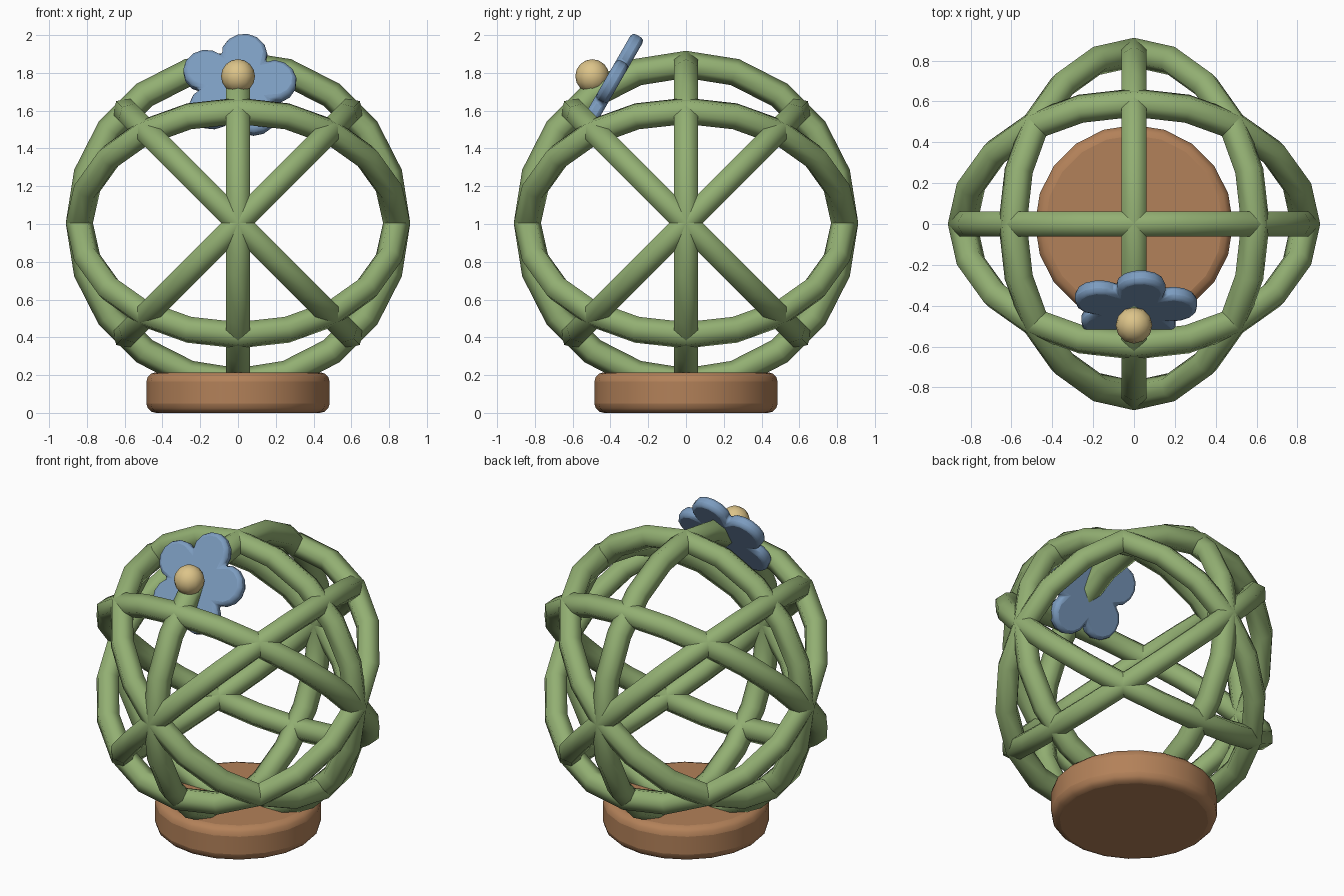
import bpy, bmesh
from math import radians, sin, cos, pi
from mathutils import Vector

if "Cube" in bpy.data.objects:
    bpy.data.objects.remove(bpy.data.objects["Cube"])


def material(name, rgb):
    m = bpy.data.materials.new(name)
    m.diffuse_color = (*rgb, 1)
    m.use_nodes = True
    m.node_tree.nodes["Principled BSDF"].inputs["Base Color"].default_value = m.diffuse_color
    return m


green = material("leaf_green", (0.29, 0.43, 0.17))
brown = material("clay_brown", (0.45, 0.22, 0.10))
blue = material("petal_blue", (0.20, 0.33, 0.52))
yellow = material("pollen_yellow", (0.72, 0.55, 0.25))


def finish(obj, name, mat, angle=50):
    obj.name = name
    obj.data.materials.append(mat)
    bpy.ops.object.select_all(action='DESELECT')
    obj.select_set(True)
    bpy.context.view_layer.objects.active = obj
    bpy.ops.object.shade_smooth_by_angle(angle=radians(angle))
    return obj


def bevel(obj, width, segments):
    mod = obj.modifiers.new("soft_edge", 'BEVEL')
    mod.width = width
    mod.segments = segments
    mod.limit_method = 'ANGLE'
    mod.angle_limit = radians(50)


# Cage: three great-circle rings around the x axis and three around y
for axis in range(2):
    for turn in (45, 90, 135):
        rot = [0, 0, 0]
        rot[axis] = radians(turn)
        bpy.ops.mesh.primitive_torus_add(
            major_segments=20, minor_segments=6, major_radius=0.84,
            minor_radius=0.072, location=(0, 0, 1.005), rotation=rot)
        finish(bpy.context.object, f"cage_ring_{'xy'[axis]}_{turn}", green, 65)

# Base: rounded disc
bpy.ops.mesh.primitive_cylinder_add(vertices=20, radius=0.485, depth=0.215,
                                    location=(0, 0, 0.1075))
base = bpy.context.object
bevel(base, 0.05, 3)
finish(base, "base", brown)

# Flower: five round petals as one extruded outline, tilted forward
tilt = radians(60)
center = Vector((0, -0.405, 1.73))
petal_dist, petal_r, thick, steps = 0.19, 0.122, 0.075, 8
bm = bmesh.new()
verts = []
for p in range(5):
    a = radians(8 + 72 * p)
    for i in range(steps):
        b = a + radians(-105 + 210 * i / steps)
        verts.append(bm.verts.new((petal_dist * cos(a) + petal_r * cos(b),
                                   petal_dist * sin(a) + petal_r * sin(b),
                                   -thick / 2)))
face = bm.faces.new(verts)
ext = bmesh.ops.extrude_face_region(bm, geom=[face])
bmesh.ops.translate(bm, vec=(0, 0, thick),
                    verts=[v for v in ext["geom"] if isinstance(v, bmesh.types.BMVert)])
bmesh.ops.recalc_face_normals(bm, faces=bm.faces)
mesh = bpy.data.meshes.new("flower_petals")
bm.to_mesh(mesh)
bm.free()
flower = bpy.data.objects.new("flower_petals", mesh)
bpy.context.collection.objects.link(flower)
flower.location = center
flower.rotation_euler = (tilt, 0, 0)
bevel(flower, 0.022, 2)
finish(flower, "flower_petals", blue)

# Flower centre: ball in front of the petals
bpy.ops.mesh.primitive_uv_sphere_add(
    segments=12, ring_count=8, radius=0.09,
    location=center + 0.105 * Vector((0, -sin(tilt), cos(tilt))))
finish(bpy.context.object, "flower_centre", yellow)
